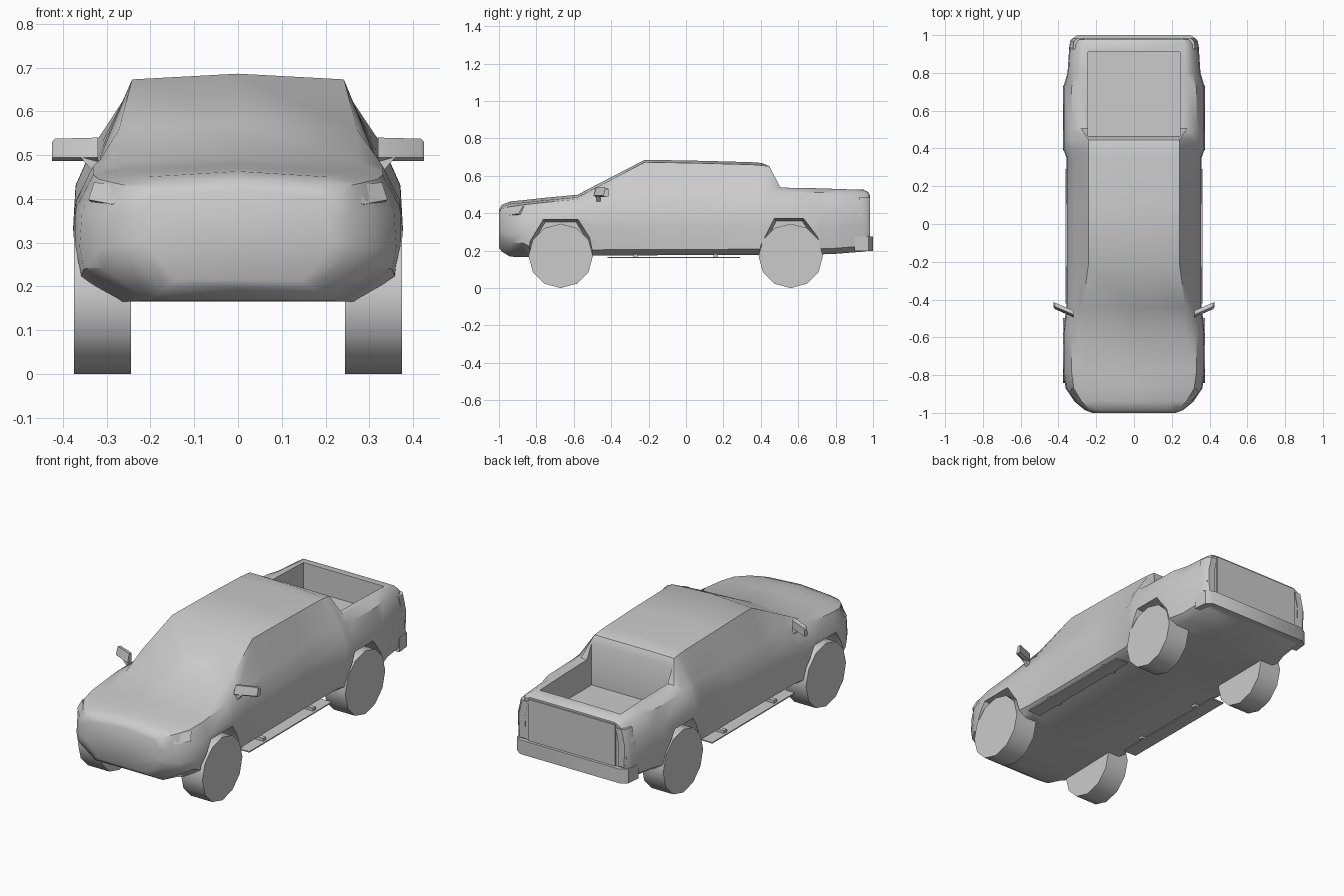
import bpy, bmesh, math
from mathutils import Vector

if "Cube" in bpy.data.objects:
    bpy.data.objects.remove(bpy.data.objects["Cube"])


def loft(name, rings, smooth=40):
    """Skin a list of equal-length point rings and cap both ends."""
    bm = bmesh.new()
    vs = [[bm.verts.new(p) for p in r] for r in rings]
    n = len(rings[0])
    for a, b in zip(vs, vs[1:]):
        for i in range(n):
            j = (i + 1) % n
            bm.faces.new((a[i], a[j], b[j], b[i]))
    bm.faces.new(vs[0])
    bm.faces.new(vs[-1])
    bmesh.ops.recalc_face_normals(bm, faces=bm.faces)
    me = bpy.data.meshes.new(name)
    bm.to_mesh(me)
    bm.free()
    ob = bpy.data.objects.new(name, me)
    bpy.context.collection.objects.link(ob)
    if smooth:
        shade(ob, smooth)
    return ob


def activate(ob):
    bpy.ops.object.select_all(action='DESELECT')
    ob.select_set(True)
    bpy.context.view_layer.objects.active = ob


def shade(ob, deg):
    activate(ob)
    bpy.ops.object.shade_smooth_by_angle(angle=math.radians(deg))


def side_prism(name, pts, x0, x1, smooth=0):
    """Extrude a (y, z) outline between two x positions."""
    return loft(name, [[(x, y, z) for y, z in pts] for x in (x0, x1)], smooth)


def box(name, x0, x1, y0, y1, z0, z1):
    return side_prism(name, [(y0, z0), (y1, z0), (y1, z1), (y0, z1)], x0, x1)


def cut(ob, cutter):
    cutter.hide_render = True
    activate(ob)
    m = ob.modifiers.new("cut", 'BOOLEAN')
    m.object, m.operation, m.solver = cutter, 'DIFFERENCE', 'EXACT'
    bpy.ops.object.modifier_apply(modifier=m.name)
    bpy.data.objects.remove(cutter, do_unlink=True)


# Body stations: y, underside z, half width, belt z, top edge x, top z
stations = [
    (-1.00, .215, .22, .405, .17, .42),
    (-.985, .195, .26, .425, .19, .445),
    (-.94, .168, .315, .435, .21, .463),
    (-.87, .165, .362, .445, .24, .47),
    (-.78, .165, .376, .455, .26, .48),
    (-.58, .170, .376, .475, .275, .499),
    (-.44, .175, .358, .49, .272, .572),
    (-.22, .175, .356, .50, .242, .686),
    (.10, .177, .356, .51, .242, .680),
    (.35, .178, .358, .52, .24, .673),
    (.405, .178, .376, .52, .24, .669),
    (.445, .178, .377, .52, .24, .652),
    (.505, .178, .377, .515, .28, .538),
    (.72, .180, .376, .51, .28, .534),
    (.80, .183, .352, .508, .275, .531),
    (.95, .195, .342, .505, .27, .526),
    (.978, .20, .325, .495, .255, .51),
]


def section(y, zb, w, belt, xt, zt):
    front = y < -.8
    h = belt - zb
    crown = .013 if y < .44 else .001
    half = [(w * (.65 if front else .86), zb),
            (w * .975, zb + (.075 if front else .03)),
            (w, zb + .45 * h), (w * .985, zb + .74 * h),
            (w * .88, belt), (xt, zt - crown)]
    return ([(0, y, zb)] + [(x, y, z) for x, z in half] + [(0, y, zt)]
            + [(-x, y, z) for x, z in reversed(half)])


body = loft("truck_body", [section(*s) for s in stations], 0)

# Cargo bed and upright rear window, cut as one pocket
cut(body, box("bed_cutter", -.243, .243, .465, .91, .385, .625))

# Wheel arches, tapering inward around the tyres
arches = {-.67: [(-.86, .10), (-.84, .25), (-.765, .37), (-.575, .37),
                 (-.51, .27), (-.47, .10)],
          .56: [(.37, .10), (.395, .23), (.47, .375), (.63, .375),
                (.71, .27), (.75, .10)]}
for cy, pts in arches.items():
    for s in (-1, 1):
        inner = [(s * .25, cy + (y - cy) * .86, .17 + (z - .17) * .92) for y, z in pts]
        outer = [(s * .40, y, z) for y, z in pts]
        cut(body, loft("arch_cutter", [inner, outer], 0))
shade(body, 38)

# Wheels
for label, cy in (("front", -.67), ("rear", .56)):
    for s in (-1, 1):
        bpy.ops.mesh.primitive_cylinder_add(
            vertices=12, radius=.172, depth=.13, location=(s * .31, cy, .172),
            rotation=(0, math.pi / 2, 0))
        bpy.context.object.name = label + "_wheel"
        shade(bpy.context.object, 35)

# Rear bumper
plan = [(-.343, .90), (-.335, .975), (-.30, 1.0), (.30, 1.0), (.335, .975), (.343, .90)]
loft("rear_bumper", [[(x, y, z) for x, y in plan] for z in (.198, .275)])

# Tailgate panel
box("tailgate", -.262, .262, .96, .985, .27, .50)

for s in (-1, 1):
    # Tail lights wrapping the rear corners
    lamp = [(.305, .93), (.335, .925), (.331, .965), (.312, .984), (.275, .984)]
    loft("tail_light", [[(s * (x + dx), y, z) for x, y in lamp]
                        for z, dx in ((.28, .003), (.40, .007), (.485, -.012))])

    # Headlights, nearly flush with the nose corners
    lens = [Vector(p) for p in ((.215, -.972, .395), (.285, -.946, .385),
                                (.338, -.89, .395), (.325, -.865, .435),
                                (.27, -.935, .428))]
    push = Vector((.004, -.006, .003))
    loft("headlight", [[(s * p.x, p.y, p.z) for p in ring] for ring in
                       ([p - push * 5 for p in lens], [p + push for p in lens])])

    # Running boards with brackets
    box("running_board", s * .285, s * .362, -.42, .29, .160, .166)
    for y in (-.27, .16):
        box("board_bracket", s * .27, s * .35, y - .012, y + .012, .163, .182)

    # Door mirrors: tapered housing and stem
    outline = [(-.022, .005), (-.008, -.004), (.014, 0), (.014, .046), (-.008, .05)]
    loft("door_mirror", [[(s * x, cy + y * k, .49 + z * k) for y, z in outline]
                         for x, cy, k in ((.32, -.472, 1), (.418, -.430, .95),
                                          (.425, -.425, .8))])
    loft("mirror_stem", [[(s * (x + a), -.468 + b, z) for a, b in
                          ((-.015, -.01), (.015, -.01), (.015, .01), (-.015, .01))]
                         for x, z in ((.315, .462), (.345, .495))])
